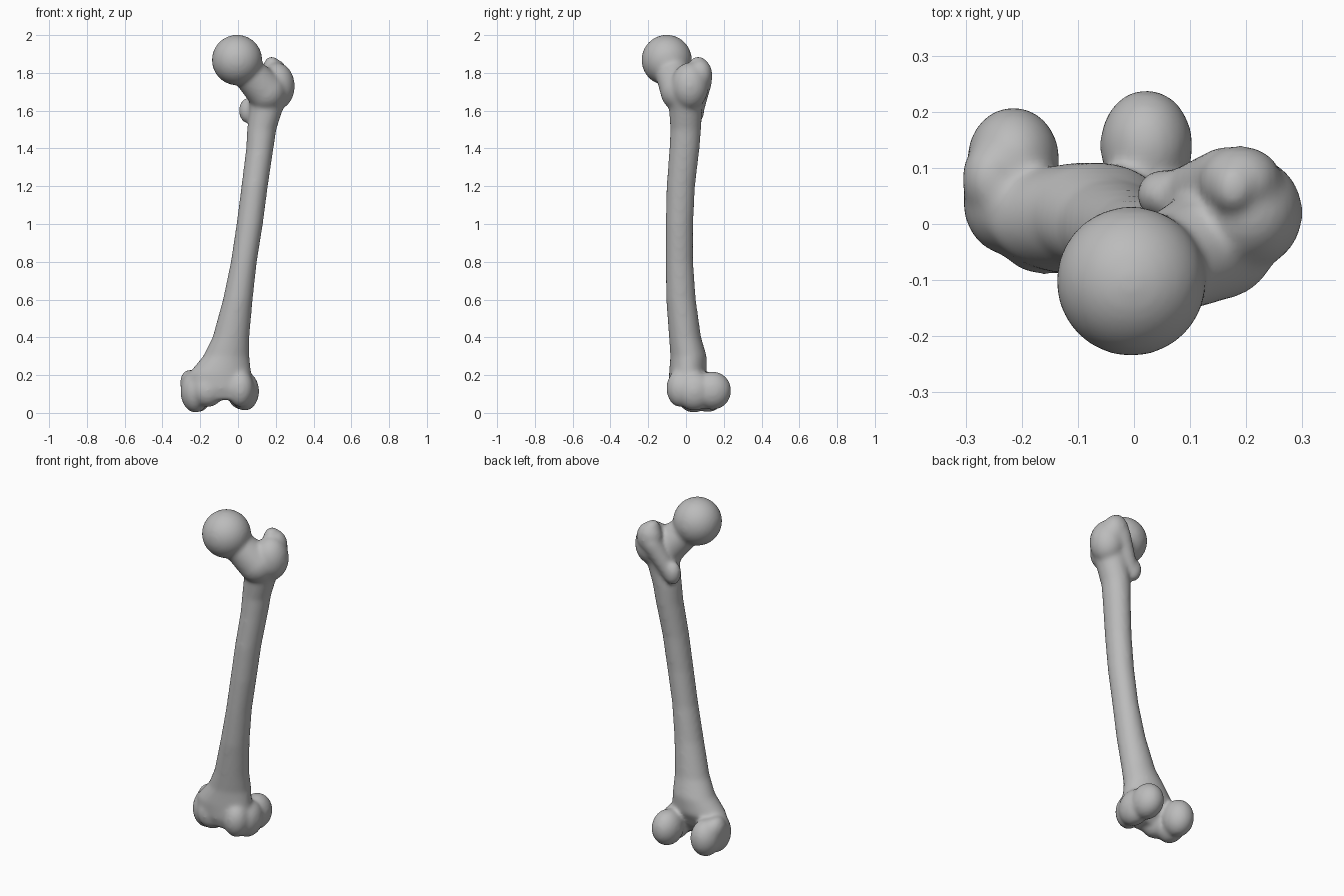
import bpy, bmesh, math
from mathutils import Vector, Matrix

cube = bpy.data.objects.get("Cube")
if cube:
    bpy.data.objects.remove(cube, do_unlink=True)

bm = bmesh.new()


def blob(center, radii):
    """Ellipsoid lump."""
    m = Matrix.Translation(center) @ Matrix.Diagonal((*radii, 1))
    bmesh.ops.create_uvsphere(bm, u_segments=32, v_segments=20, radius=1, matrix=m)


def loft(rings, sides=32):
    """Closed tube through rings of (centre, axis u, axis v)."""
    loops = []
    for c, u, v in rings:
        angles = [2 * math.pi * i / sides for i in range(sides)]
        loops.append([bm.verts.new(c + u * math.cos(a) + v * math.sin(a)) for a in angles])
    for low, high in zip(loops, loops[1:]):
        for i in range(sides):
            j = (i + 1) % sides
            bm.faces.new((low[i], low[j], high[j], high[i]))
    bm.faces.new(loops[0][::-1])
    bm.faces.new(loops[-1])


def strut(a, ra, b, rb):
    """Tapered round bar with rounded ends."""
    a, b = Vector(a), Vector(b)
    turn = (b - a).to_track_quat('Z', 'Y')
    u, v = turn @ Vector((1, 0, 0)), turn @ Vector((0, 1, 0))
    loft([(a, u * ra, v * ra), (b, u * rb, v * rb)])
    blob(a, (ra,) * 3)
    blob(b, (rb,) * 3)


# Shaft: height, left edge, right edge, front edge, back edge
shaft = [
    (0.07, -0.20, 0.05, -0.07, 0.03),
    (0.13, -0.26, 0.08, -0.09, 0.07),
    (0.21, -0.26, 0.07, -0.09, 0.11),
    (0.30, -0.185, 0.06, -0.083, 0.11),
    (0.40, -0.135, 0.06, -0.09, 0.08),
    (0.60, -0.08, 0.078, -0.105, 0.052),
    (0.80, -0.038, 0.10, -0.108, 0.038),
    (1.00, -0.008, 0.132, -0.108, 0.038),
    (1.20, 0.018, 0.158, -0.103, 0.048),
    (1.40, 0.043, 0.188, -0.088, 0.072),
    (1.50, 0.048, 0.203, -0.083, 0.08),
    (1.60, 0.06, 0.235, -0.09, 0.085),
    (1.70, 0.06, 0.28, -0.10, 0.10),
    (1.76, 0.11, 0.27, -0.08, 0.08),
]
loft([(Vector(((l + r) / 2, (f + b) / 2, z)), Vector(((r - l) / 2, 0, 0)),
       Vector((0, (b - f) / 2, 0))) for z, l, r, f, b in shaft])

# Ball head and neck
blob((-0.005, -0.102, 1.868), (0.134, 0.134, 0.134))
strut((0.0, -0.10, 1.86), 0.08, (0.15, -0.03, 1.70), 0.105)

# Large outer knob with its raised tip
blob((0.205, 0.02, 1.73), (0.096, 0.10, 0.125))
blob((0.19, 0.075, 1.79), (0.074, 0.065, 0.085))
blob((0.18, -0.03, 1.70), (0.07, 0.085, 0.09))
blob((0.178, 0.065, 1.838), (0.042, 0.05, 0.05))

# Rear crest running down to the small inner knob
strut((0.165, 0.085, 1.76), 0.055, (0.075, 0.05, 1.60), 0.045)
blob((0.052, 0.052, 1.60), (0.048, 0.046, 0.068))

# Inner knee knuckle: rear, middle, front, side bump
blob((-0.215, 0.115, 0.11), (0.083, 0.094, 0.107))
blob((-0.225, 0.04, 0.115), (0.080, 0.095, 0.115))
blob((-0.16, -0.015, 0.12), (0.085, 0.075, 0.09))
blob((-0.255, 0.08, 0.16), (0.052, 0.07, 0.07))

# Outer knee knuckle: rear, middle, front
blob((0.022, 0.14, 0.118), (0.083, 0.10, 0.102))
blob((0.035, 0.045, 0.115), (0.077, 0.10, 0.104))
blob((0.012, -0.03, 0.13), (0.072, 0.074, 0.10))

bmesh.ops.recalc_face_normals(bm, faces=bm.faces)
mesh = bpy.data.meshes.new("thigh_bone")
bm.to_mesh(mesh)
bm.free()
bone = bpy.data.objects.new("thigh_bone", mesh)
bpy.context.collection.objects.link(bone)

# Fuse the parts into one skin and soften the joins
remesh = bone.modifiers.new("fuse", 'REMESH')
remesh.mode = 'VOXEL'
remesh.voxel_size = 0.01
remesh.use_smooth_shade = True
soften = bone.modifiers.new("soften", 'SMOOTH')
soften.factor = 0.5
soften.iterations = 16
bpy.context.view_layer.objects.active = bone
bone.select_set(True)
for name in ("fuse", "soften"):
    bpy.ops.object.modifier_apply(modifier=name)
bpy.ops.object.shade_smooth()

# Plain grey bone
grey = bpy.data.materials.new("bone_grey")
grey.use_nodes = True
colour = (0.5, 0.5, 0.5, 1)
grey.diffuse_color = colour
grey.node_tree.nodes["Principled BSDF"].inputs["Base Color"].default_value = colour
bone.data.materials.clear()
bone.data.materials.append(grey)
